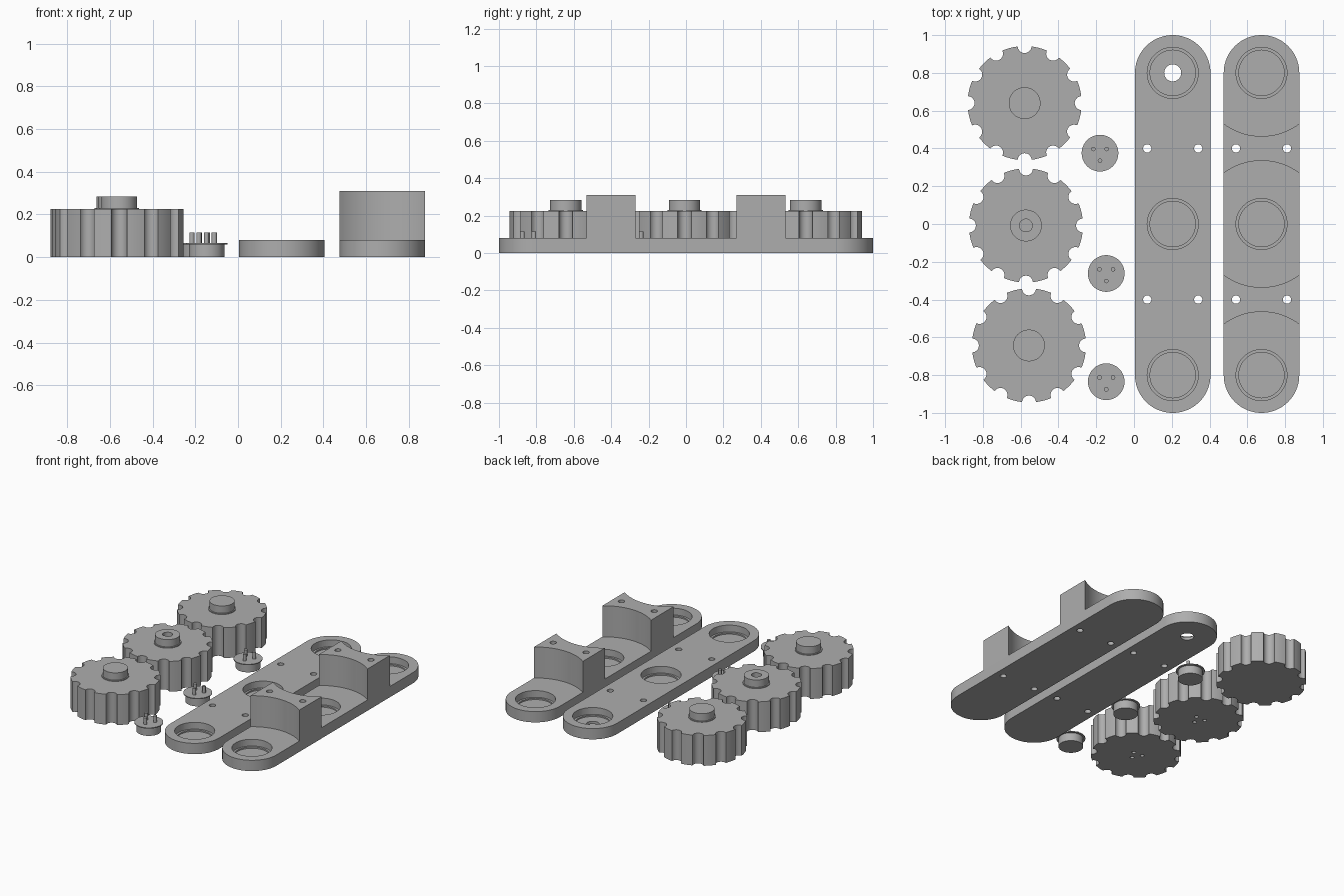
import bpy, bmesh, math

if "Cube" in bpy.data.objects:
    bpy.data.objects.remove(bpy.data.objects["Cube"])

grey = bpy.data.materials.new("plain_grey")
grey.diffuse_color = (0.42, 0.42, 0.42, 1)
grey.use_nodes = True
grey.node_tree.nodes["Principled BSDF"].inputs["Base Color"].default_value = grey.diffuse_color


def prism(name, points, z0, z1):
    """Extrude a flat outline from z0 to z1."""
    bm = bmesh.new()
    base = bm.faces.new([bm.verts.new((x, y, z0)) for x, y in points])
    ext = bmesh.ops.extrude_face_region(bm, geom=[base])
    top = [v for v in ext["geom"] if isinstance(v, bmesh.types.BMVert)]
    bmesh.ops.translate(bm, vec=(0, 0, z1 - z0), verts=top)
    bmesh.ops.recalc_face_normals(bm, faces=bm.faces[:])
    mesh = bpy.data.meshes.new(name)
    bm.to_mesh(mesh)
    bm.free()
    mesh.materials.append(grey)
    obj = bpy.data.objects.new(name, mesh)
    bpy.context.collection.objects.link(obj)
    return obj


def arc(cx, cy, r, a0, a1, n):
    """Points on an arc, angles in degrees, both ends included."""
    return [(cx + r * math.cos(math.radians(a0 + (a1 - a0) * i / n)),
             cy + r * math.sin(math.radians(a0 + (a1 - a0) * i / n))) for i in range(n + 1)]


def disc(name, x, y, r, z0, z1, n=64):
    return prism(name, arc(x, y, r, 0, 360, n)[:-1], z0, z1)


def cut(obj, cutters):
    for c in cutters:
        c.hide_render = True
        c.hide_viewport = True
        c.display_type = 'WIRE'
        mod = obj.modifiers.new("cut", 'BOOLEAN')
        mod.operation, mod.solver, mod.object = 'DIFFERENCE', 'EXACT', c


def smooth(obj):
    bpy.ops.object.select_all(action='DESELECT')
    obj.select_set(True)
    bpy.context.view_layer.objects.active = obj
    bpy.ops.object.shade_smooth_by_angle(angle=math.radians(30))


PINS = [(-0.036, 0.022), (0.036, 0.022), (0, -0.04)]
PLATE_H, GEAR_H = 0.08, 0.225


def screw_cutters(cx):
    return [disc("screw_cutter", cx + sx * 0.135, sy * 0.4, 0.022, -0.1, 0.5, 24)
            for sx in (-1, 1) for sy in (-1, 1)]


def plate(name, cx):
    """Round-ended bar with three stepped bearing pockets and four screw holes."""
    outline = arc(cx, 0.8, 0.2, 0, 180, 40) + arc(cx, -0.8, 0.2, 180, 360, 40)
    obj = prism(name, outline, 0, PLATE_H)
    cutters = screw_cutters(cx)
    for y in (-0.8, 0, 0.8):
        cutters.append(disc("pocket_cutter", cx, y, 0.135, 0.03, 0.2))
        cutters.append(disc("step_cutter", cx, y, 0.12, 0.02, 0.2))
    cut(obj, cutters)
    return obj


# Two bars: the first also has an open shaft hole at the back
cover = plate("cover_plate", 0.205)
cut(cover, [disc("shaft_cutter", 0.205, 0.8, 0.045, -0.1, 0.2, 40)])
base = plate("base_plate", 0.675)
smooth(cover)
smooth(base)

# Spacer blocks with concave sides that clear the gears
for side, label in ((-1, "front"), (1, "back")):
    c0, r = 0.675, 0.335
    half = math.degrees(math.asin(0.2 / r))
    inner = arc(c0, 0, r, 90 + half, 90 - half, 24)
    outer = arc(c0, 0.8, r, 270 + half, 270 - half, 24)
    block = prism(label + "_spacer", [(x, side * y) for x, y in inner + outer], PLATE_H, 0.31)
    cut(block, screw_cutters(c0))
    smooth(block)


def gear_outline(cx, cy, teeth=12, r=0.302, notch=0.037):
    """Disc edge scooped by round notches."""
    pts = []
    half = 2 * math.degrees(math.asin(notch / (2 * r)))
    step = 360 / teeth
    for i in range(teeth):
        a = 90 + i * step
        t = math.radians(a)
        nx, ny = cx + r * math.cos(t), cy + r * math.sin(t)
        pts += arc(nx, ny, notch, a - 90 - half / 2, a - 270 + half / 2, 10)
        pts += arc(cx, cy, r, a + half, a + step - half, 5)[1:-1]
    return pts


# Gears with a thin collar and a hub on top
for label, gx, gy in (("back", -0.579, 0.64), ("middle", -0.572, -0.008), ("front", -0.556, -0.643)):
    gear = prism(label + "_gear", gear_outline(gx, gy), 0, GEAR_H)
    collar = disc(label + "_collar", gx, gy, 0.092, GEAR_H, GEAR_H + 0.006)
    hub = disc(label + "_hub", gx, gy, 0.084, GEAR_H + 0.006, 0.285)
    if label != "back":
        cut(gear, [disc("pin_hole_cutter", gx + px, gy + py, 0.014, -0.1, 0.06, 20) for px, py in PINS])
    if label == "middle":
        # flat-sided shaft socket
        for part in (gear, collar, hub):
            cut(part, [prism("socket_cutter", arc(gx, gy, 0.034, -60, 240, 32), 0.15, 0.4)])
    for part in (gear, collar, hub):
        smooth(part)

# Caps: body, thin flange and three pins
for n, (x, y) in enumerate(((-0.18, 0.375), (-0.147, -0.262), (-0.147, -0.835)), 1):
    parts = [disc(f"cap_body_{n}", x, y, 0.083, 0, 0.06),
             disc(f"cap_flange_{n}", x, y, 0.097, 0.06, 0.066)]
    parts += [disc(f"cap_pin_{n}", x + px, y + py, 0.012, 0.066, 0.115, 20) for px, py in PINS]
    for part in parts:
        smooth(part)
